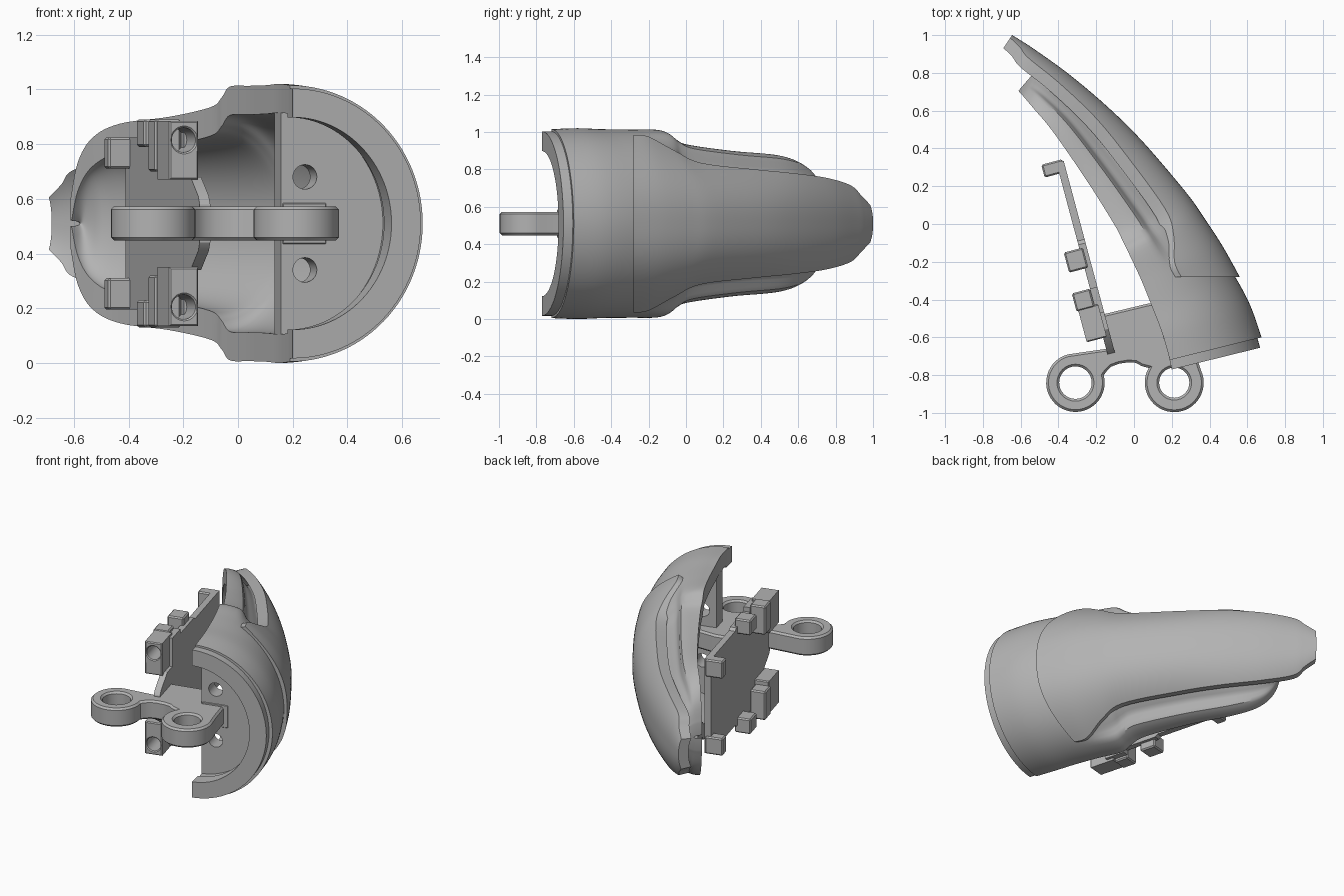
import bpy, bmesh
from math import sin, cos, pi, radians, exp
from mathutils import Vector, Matrix

if "Cube" in bpy.data.objects:
    bpy.data.objects.remove(bpy.data.objects["Cube"])

MID = 0.51          # height of the mirror plane
UP = Vector((0, 0, 1))

gray = bpy.data.materials.new("plain_gray")
gray.use_nodes = True
gray.diffuse_color = (0.45, 0.45, 0.45, 1)
gray.node_tree.nodes["Principled BSDF"].inputs["Base Color"].default_value = (0.45, 0.45, 0.45, 1)


def finish(ob, smooth=True):
    ob.data.materials.clear()
    ob.data.materials.append(gray)
    bpy.ops.object.select_all(action='DESELECT')
    ob.select_set(True)
    bpy.context.view_layer.objects.active = ob
    if ob.type == 'CURVE':
        bpy.ops.object.convert(target='MESH')
        ob = bpy.context.object
    if smooth:
        bpy.ops.object.shade_smooth_by_angle(angle=radians(32))
    return ob


def link(name, data):
    ob = bpy.data.objects.new(name, data)
    bpy.context.collection.objects.link(ob)
    return ob


def frame(x_axis, origin):
    """Local X along x_axis, local Y up, local Z sideways."""
    x = Vector((*x_axis, 0)).normalized()
    m = Matrix((x, UP, x.cross(UP))).transposed().to_4x4()
    m.translation = (*origin, MID)
    return m


def spline(rows, steps):
    """Smooth rows of section values (Catmull-Rom)."""
    rows = [Vector(r) for r in rows]
    last = len(rows) - 1
    out = []
    for i in range(last):
        a, b, c, d = (rows[min(max(i + k, 0), last)] for k in (-1, 0, 1, 2))
        for s in range(steps):
            t = s / steps
            out.append(b + (c - a) * (t / 2) + (a * 2 - b * 5 + c * 4 - d) * (t * t / 2)
                       + (b * 3 - a - c * 3 + d) * (t ** 3 / 2))
    return out + [rows[-1]]


def loft(name, rings):
    """Rings hold an outer run followed by the reversed inner run."""
    bm = bmesh.new()
    vs = [[bm.verts.new(p) for p in ring] for ring in rings]
    n = len(vs[0])
    for a, b in zip(vs, vs[1:]):
        for i in range(n):
            j = (i + 1) % n
            bm.faces.new((a[i], a[j], b[j], b[i]))
    for ring in (vs[0], vs[-1]):
        for i in range(n // 2 - 1):
            bm.faces.new((ring[i], ring[i + 1], ring[n - 2 - i], ring[n - 1 - i]))
    bmesh.ops.recalc_face_normals(bm, faces=bm.faces)
    me = bpy.data.meshes.new(name)
    bm.to_mesh(me)
    bm.free()
    return finish(link(name, me))


def slab(name, loops, depth, matrix, bevel=0.0):
    """Flat outline with optional holes, thickened evenly about its plane."""
    cu = bpy.data.curves.new(name, 'CURVE')
    cu.dimensions = '2D'
    cu.fill_mode = 'BOTH'
    cu.extrude = depth / 2 - bevel
    cu.bevel_depth, cu.offset, cu.bevel_resolution = bevel, -bevel, 0
    for pts in loops:
        sp = cu.splines.new('POLY')
        sp.points.add(len(pts) - 1)
        for p, q in zip(sp.points, pts):
            p.co = (q[0], q[1], 0, 1)
        sp.use_cyclic_u = True
    ob = link(name, cu)
    ob.matrix_world = matrix
    return finish(ob)


def box(name, lo, hi, matrix):
    lo, hi = Vector(lo), Vector(hi)
    bm = bmesh.new()
    bmesh.ops.create_cube(bm, size=1)
    for v in bm.verts:
        v.co = Vector(c * abs(d) for c, d in zip(v.co, hi - lo)) + (lo + hi) / 2
    bmesh.ops.bevel(bm, geom=bm.edges[:], offset=0.008, segments=1, affect='EDGES')
    me = bpy.data.meshes.new(name)
    bm.to_mesh(me)
    bm.free()
    ob = link(name, me)
    ob.matrix_world = matrix
    return finish(ob, False)


def arc(x, y, r, a0=0, a1=348.75, n=32):
    return [(x + r * cos(radians(a0 + (a1 - a0) * i / (n - 1))),
             y + r * sin(radians(a0 + (a1 - a0) * i / (n - 1)))) for i in range(n)]


# Open half-tube section: edge point, crown point, half height, groove depth
def tube_ring(row, n=57):
    ex, ey, ox, oy, h, groove = row
    e, d = Vector((ex, ey, MID)), Vector((ox - ex, oy - ey, 0))
    inner = max(d.length - 0.11, d.length * 0.4) / d.length
    out, ins = [], []
    for i in range(n):
        a = -pi / 2 + pi * i / (n - 1)
        cut = 1 - groove * exp(-((pi / 2 - abs(a) - 0.64) / 0.24) ** 6)
        c, s = max(cos(a), 0), sin(a)
        out.append(e + d * c * cut + UP * (h * s * cut))
        ins.append(e + d * c * inner + UP * (max(h - 0.105, 0.01) * s))
    return out + ins[::-1]


shell_rows = [
    (0.19, -0.72, 0.675, -0.6, 0.505, 0), (0.15, -0.58, 0.615, -0.43, 0.51, 0),
    (0.1, -0.45, 0.53, -0.27, 0.505, 0), (0.04, -0.3, 0.43, -0.12, 0.503, 0.01),
    (-0.03, -0.15, 0.325, 0.025, 0.5, 0.08), (-0.06, -0.09, 0.28, 0.085, 0.46, 0.12),
    (-0.1, -0.01, 0.225, 0.15, 0.425, 0.14), (-0.25, 0.23, 0.005, 0.405, 0.39, 0.15),
    (-0.43, 0.49, -0.19, 0.605, 0.365, 0.14), (-0.53, 0.61, -0.37, 0.74, 0.315, 0.1),
    (-0.585, 0.675, -0.48, 0.79, 0.225, 0.04), (-0.612, 0.705, -0.53, 0.8, 0.09, 0)]
loft("lower_shell", [tube_ring(r) for r in spline(shell_rows, 6)])
loft("base_lip", [tube_ring(r) for r in ((0.2, -0.77, 0.668, -0.655, 0.493, 0),
                                         (0.18, -0.68, 0.64, -0.56, 0.493, 0))])


# Raised back cover: crown point, side edge point, half width
def cover_ring(row, n=41):
    ox, oy, px, py, w = row
    p, d = Vector((px, py, MID)), Vector((ox - px, oy - py, 0))
    back = d.normalized() * 0.065
    out = []
    for i in range(n):
        u = 2 * i / (n - 1) - 1
        out.append(p + d * (1 - abs(u) ** 2.5) + UP * (w * u))
    ins = [Vector((q.x, q.y, MID + (q.z - MID) * 0.95)) - back for q in out]
    return out + ins[::-1]


cover_rows = [
    (0.56, -0.28, 0.25, -0.28, 0.475), (0.472, -0.122, 0.215, -0.2, 0.465),
    (0.375, 0.028, 0.21, -0.06, 0.39), (0.272, 0.172, 0.165, 0.08, 0.325),
    (0.043, 0.44, -0.045, 0.37, 0.29), (-0.145, 0.625, -0.21, 0.57, 0.27),
    (-0.348, 0.796, -0.4, 0.75, 0.245), (-0.523, 0.922, -0.56, 0.88, 0.205),
    (-0.585, 0.963, -0.605, 0.938, 0.15), (-0.645, 1.0, -0.655, 0.985, 0.1)]
loft("back_cover", [cover_ring(r) for r in spline(cover_rows, 6)])

# Bulkhead closing the base, with two screw holes
wall = frame((0.97, 0.25), (0.145, -0.56))
d_shape = [(0.42 * cos(radians(a)), 0.405 * sin(radians(a))) for a in range(-90, 91, 5)]
slab("bulkhead", [d_shape] + [arc(0.09, s * 0.17, 0.045) for s in (-1, 1)], 0.1, wall)
box("arm_socket", (0, -0.08, 0.03), (0.175, 0.08, 0.053), wall)

# Double-eyed hinge arm
arm = (arc(-0.31, -0.84, 0.155, 105, 375)
       + [(-0.145, -0.78), (-0.12, -0.755), (-0.08, -0.74), (-0.03, -0.732),
          (0.01, -0.735), (0.04, -0.752)]
       + arc(0.213, -0.84, 0.156, 150, 385)
       + [(0.33, -0.7), (0.25, -0.42), (0.08, -0.42), (-0.17, -0.48), (-0.14, -0.66)])
slab("hinge_arm", [arm, arc(-0.31, -0.84, 0.086), arc(0.213, -0.84, 0.08)],
     0.125, Matrix.Translation((0, 0, MID)), 0.012)

# Mounting plate: length, height and sideways axes
along = (-0.258, 0.966)
root = (-0.14, -0.69)
mount = frame(along, root)
half = [(0, 0.07), (0.02, 0.1), (0.13, 0.17), (0.22, 0.17), (0.22, 0.36), (0.36, 0.36),
        (0.36, 0.33), (0.6, 0.33), (0.62, 0.315), (1.05, 0.315)]
outline = half + [(s, -z) for s, z in reversed(half)]
slab("mounting_plate", [outline], 0.04, mount @ Matrix.Translation((0, 0, 0.02)))

# Mirrored clips and screw blocks on the plate
block_frame = frame((-0.966, -0.258), root) @ Matrix.Translation((0, 0, 0.18))
for side, label in ((1, "upper"), (-1, "lower")):
    rect = [(n, side * z) for n, z in ((-0.02, 0.16), (0.09, 0.16), (0.09, 0.375), (-0.02, 0.375))]
    slab(label + "_screw_block", [rect, arc(0.035, side * 0.305, 0.045)], 0.18, block_frame, 0.006)
    for part, s0, s1, z0, z1, n0, n1 in (
            ("_block_hook", 0.26, 0.36, 0.19, 0.38, 0.0, 0.1),
            ("_middle_clip", 0.47, 0.58, 0.28, 0.38, -0.02, 0.085),
            ("_end_tab", 0.99, 1.06, 0.2, 0.315, -0.035, 0.08)):
        za, zb = sorted((side * z0, side * z1))
        box(label + part, (s0, za, -n1), (s1, zb, -n0), mount)
